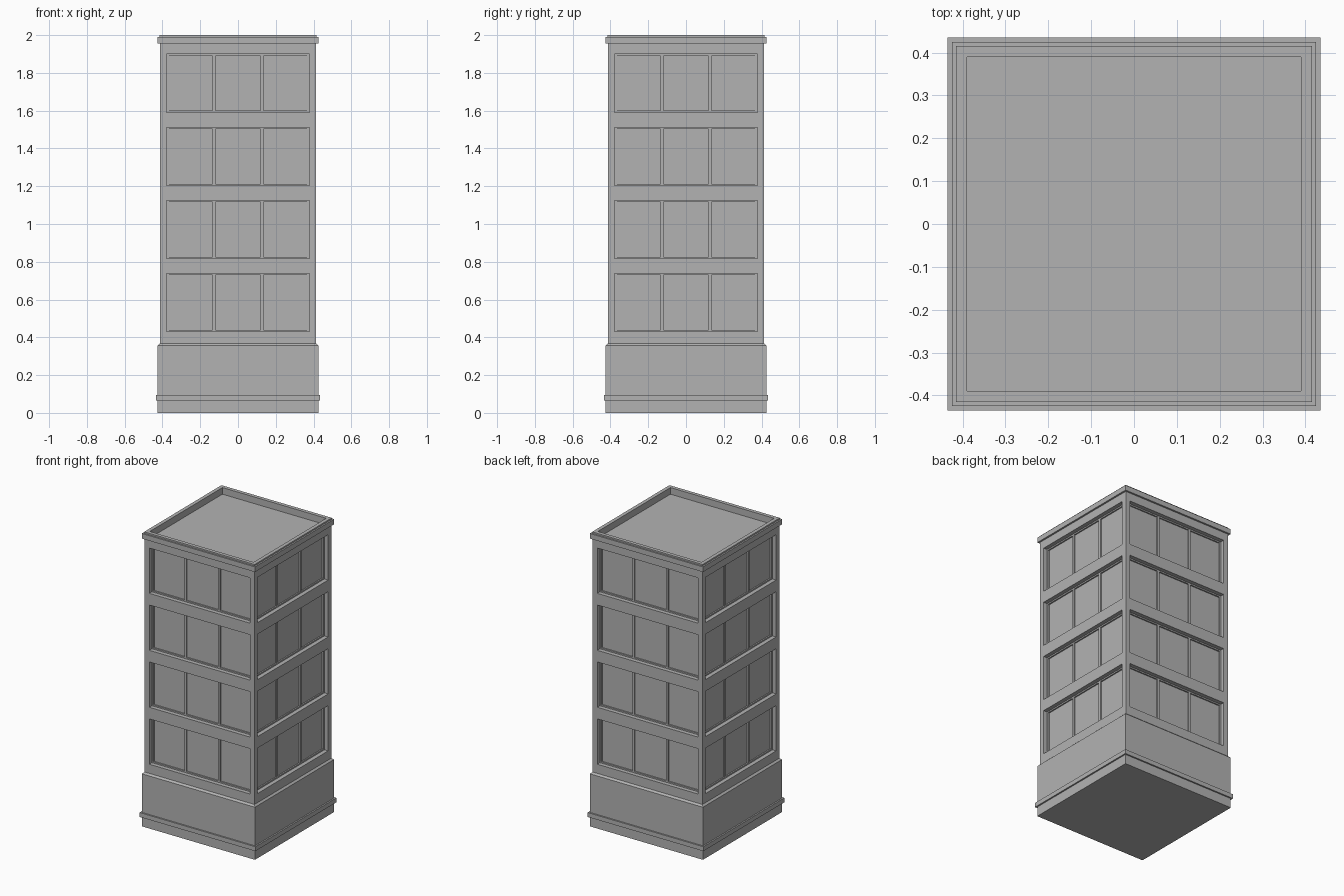
import bpy, bmesh
from mathutils import Matrix, Vector
from math import pi

cube = bpy.data.objects.get("Cube")
if cube:
    bpy.data.objects.remove(cube, do_unlink=True)

grey = bpy.data.materials.new("plain grey")
grey.use_nodes = True
colour = (0.45, 0.45, 0.45, 1)
grey.diffuse_color = colour
grey.node_tree.nodes["Principled BSDF"].inputs["Base Color"].default_value = colour


def add_box(bm, low, high):
    low, high = Vector(low), Vector(high)
    size = high - low
    place = Matrix.Translation((low + high) / 2) @ Matrix.Diagonal((*size, 1))
    bmesh.ops.create_cube(bm, size=1, matrix=place)


def finish(bm, name):
    bmesh.ops.recalc_face_normals(bm, faces=bm.faces)
    mesh = bpy.data.meshes.new(name)
    bm.to_mesh(mesh)
    bm.free()
    mesh.materials.append(grey)
    obj = bpy.data.objects.new(name, mesh)
    bpy.context.collection.objects.link(obj)
    return obj


def square_stack(name, profile):
    """Sweep a (half width, height) profile around a square and cap both ends."""
    bm = bmesh.new()
    corners = [(-1, -1), (1, -1), (1, 1), (-1, 1)]
    rings = [[bm.verts.new((x * r, y * r, z)) for x, y in corners] for r, z in profile]
    for a, b in zip(rings, rings[1:]):
        for i in range(4):
            j = (i + 1) % 4
            bm.faces.new((a[i], a[j], b[j], b[i]))
    bm.faces.new(rings[0][::-1])
    bm.faces.new(rings[-1])
    return finish(bm, name)


WALL = 0.413       # outer wall face
FRAME = 0.385      # front of the window frames
PANE = 0.376       # glass plane
OPEN = 0.378       # half width of a window opening
BASE_TOP, ROOF = 0.368, 1.955
rows = [(0.43 + 0.387 * i, 0.738 + 0.387 * i) for i in range(4)]

# Plinth with its projecting belt and sloping top edge
square_stack("base", [(0.425, 0), (0.425, 0.065), (0.435, 0.065), (0.435, 0.095),
                      (0.425, 0.095), (0.425, 0.357), (WALL, BASE_TOP)])

# Cornice, parapet and sunken roof
square_stack("parapet", [(WALL, ROOF), (0.425, ROOF), (0.425, 1.99), (0.415, 1.99),
                         (0.415, 2), (0.39, 2), (0.39, 1.955)])

# Window panes are the faces of the inner core
square_stack("window_panes", [(PANE, BASE_TOP), (PANE, ROOF)])

# Wall bands between the floors
bm = bmesh.new()
edges = [BASE_TOP] + [z for row in rows for z in row] + [ROOF]
for z0, z1 in zip(edges[::2], edges[1::2]):
    add_box(bm, (-WALL, -WALL, z0), (WALL, WALL, z1))
finish(bm, "wall_bands")

# Corner posts beside the windows
bm = bmesh.new()
for z0, z1 in rows:
    for x in (-WALL, OPEN):
        for y in (-WALL, OPEN):
            add_box(bm, (x, y, z0), (x + WALL - OPEN, y + WALL - OPEN, z1))
finish(bm, "corner_posts")

# Window frames: border and two mullions on each floor, repeated on four sides
RIM = 0.009
for side, name in enumerate(("front", "left", "back", "right")):
    bm = bmesh.new()
    for z0, z1 in rows:
        for x0, x1 in ((-OPEN, RIM - OPEN), (-0.134, -0.119), (0.119, 0.134), (OPEN - RIM, OPEN)):
            add_box(bm, (x0, -FRAME, z0), (x1, -PANE + 0.01, z1))
        for z in (z0, z1 - RIM):
            add_box(bm, (-OPEN, -FRAME, z), (OPEN, -PANE + 0.01, z + RIM))
    bm.transform(Matrix.Rotation(side * pi / 2, 4, "Z"))
    finish(bm, name + "_window_frames")
